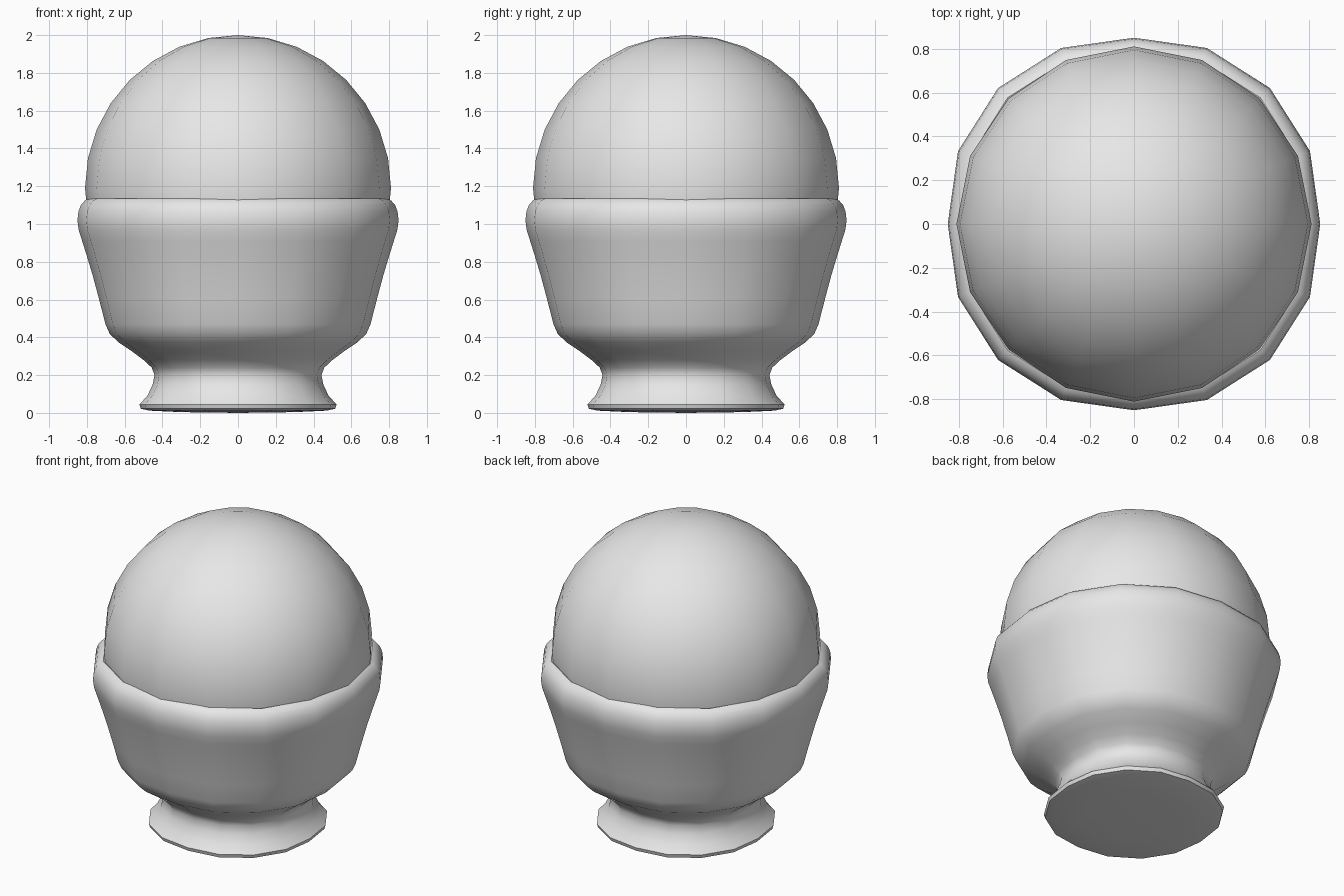
import bpy, bmesh, math

if "Cube" in bpy.data.objects:
    bpy.data.objects.remove(bpy.data.objects["Cube"])

SIDES = 16

grey = bpy.data.materials.new("plain grey")
grey.diffuse_color = (0.8, 0.8, 0.8, 1.0)
grey.use_nodes = True
grey.node_tree.nodes["Principled BSDF"].inputs["Base Color"].default_value = grey.diffuse_color


def finish(bm, name, angle):
    """Turn a bmesh into a smooth-shaded object."""
    bmesh.ops.recalc_face_normals(bm, faces=bm.faces)
    mesh = bpy.data.meshes.new(name)
    bm.to_mesh(mesh)
    bm.free()
    mesh.materials.append(grey)
    obj = bpy.data.objects.new(name, mesh)
    bpy.context.collection.objects.link(obj)
    bpy.ops.object.select_all(action='DESELECT')
    obj.select_set(True)
    bpy.context.view_layer.objects.active = obj
    bpy.ops.object.shade_smooth_by_angle(angle=math.radians(angle))
    return obj


def lathe(profile, squareness):
    """Sweep (radius, z) points round z, bulging slightly at the diagonals."""
    bm = bmesh.new()
    rings = []
    for r, z in profile:
        if r == 0:
            rings.append([bm.verts.new((0, 0, z))] * SIDES)
            continue
        ring = []
        for i in range(SIDES):
            a = math.tau * i / SIDES
            k = r * (1 + squareness * abs(math.sin(2 * a)))
            ring.append(bm.verts.new((k * math.cos(a), k * math.sin(a), z)))
        rings.append(ring)
    for lo, hi in zip(rings, rings[1:]):
        for i in range(SIDES):
            j = (i + 1) % SIDES
            corners = list(dict.fromkeys((lo[i], lo[j], hi[j], hi[i])))
            bm.faces.new(corners)
    return bm


# Cup: slightly domed underside, flared foot, waist, bowl, rolled rim, inner bowl
cup_profile = [
    (0, 0.0), (0.3, 0.004), (0.47, 0.012), (0.515, 0.022), (0.522, 0.045),
    (0.48, 0.09), (0.452, 0.15), (0.442, 0.2), (0.457, 0.24), (0.5, 0.28),
    (0.56, 0.325), (0.635, 0.375), (0.68, 0.42), (0.702, 0.47), (0.735, 0.6),
    (0.77, 0.73), (0.8, 0.83), (0.825, 0.91), (0.844, 0.97), (0.85, 1.02),
    (0.845, 1.065), (0.832, 1.1), (0.81, 1.125), (0.79, 1.135), (0.76, 1.12),
    (0.74, 0.9), (0.64, 0.55), (0.4, 0.36), (0, 0.33),
]
finish(lathe(cup_profile, 0.032), "cup", 50)

# Egg: round ball resting in the cup
bm = bmesh.new()
bmesh.ops.create_uvsphere(bm, u_segments=SIDES, v_segments=16, radius=0.81)
bmesh.ops.translate(bm, verts=bm.verts, vec=(0, 0, 1.19))
finish(bm, "egg", 60)
